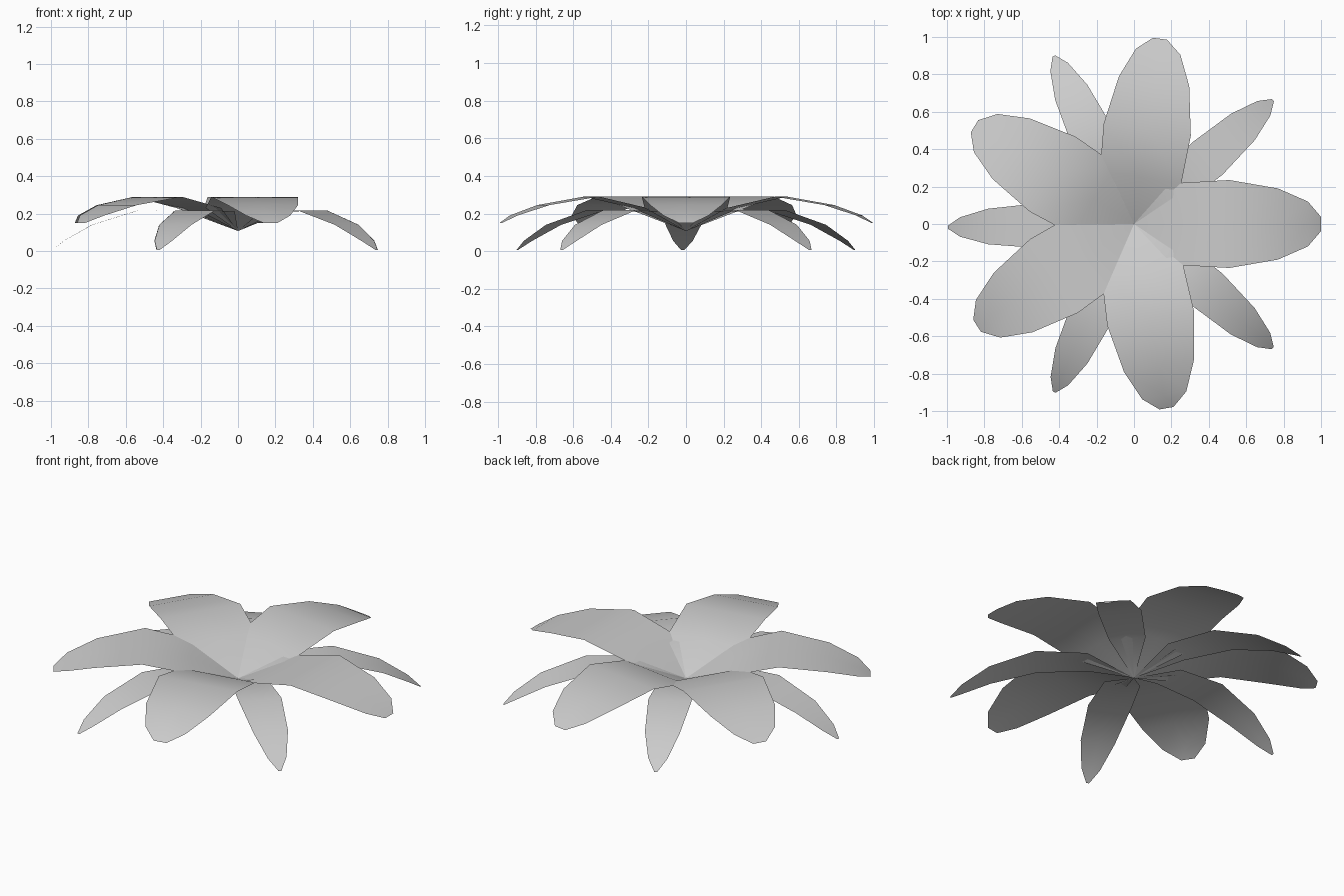
import bpy, bmesh
from math import radians
from mathutils import Matrix

cube = bpy.data.objects.get("Cube")
if cube:
    bpy.data.objects.remove(cube, do_unlink=True)

grey = bpy.data.materials.new("petal_grey")
grey.use_nodes = True
colour = (0.6, 0.6, 0.6, 1)
grey.diffuse_color = colour
grey.node_tree.nodes["Principled BSDF"].inputs["Base Color"].default_value = colour

# Petal sections from base to tip: distance out, height, half width
UPPER = [(0.25, 0.23, 0.22), (0.51, 0.29, 0.235), (0.77, 0.245, 0.19),
         (0.93, 0.19, 0.12), (1.0, 0.15, 0.038)]
LOWER = [(0.25, 0.21, 0.1), (0.53, 0.218, 0.118), (0.78, 0.14, 0.095),
         (0.93, 0.055, 0.052), (0.995, 0.005, 0.008)]
BASE = (0, 0, 0.107)


def petal(name, sections, angle):
    """A thin petal sheet, arched along its length and straight across."""
    bm = bmesh.new()
    root = bm.verts.new(BASE)
    rows = [[bm.verts.new((r, s * w, z)) for s in (-1, 0, 1)] for r, z, w in sections]
    for i in range(2):
        bm.faces.new((root, rows[0][i], rows[0][i + 1]))
        for a, b in zip(rows, rows[1:]):
            bm.faces.new((a[i], b[i], b[i + 1], a[i + 1]))
    for f in bm.faces:
        f.smooth = True
    bm.transform(Matrix.Rotation(radians(angle), 4, "Z"))
    mesh = bpy.data.meshes.new(name)
    bm.to_mesh(mesh)
    bm.free()
    mesh.materials.append(grey)
    bpy.context.collection.objects.link(bpy.data.objects.new(name, mesh))


# Wide upper ring, then narrow drooping ring in the gaps
for i, angle in enumerate((0, 82, 148.5, 213, 280)):
    petal(f"upper_petal_{i + 1}", UPPER, angle)
for i, angle in enumerate((41.7, 115.5, 181, 244.6, 318.2)):
    petal(f"lower_petal_{i + 1}", LOWER, angle)
